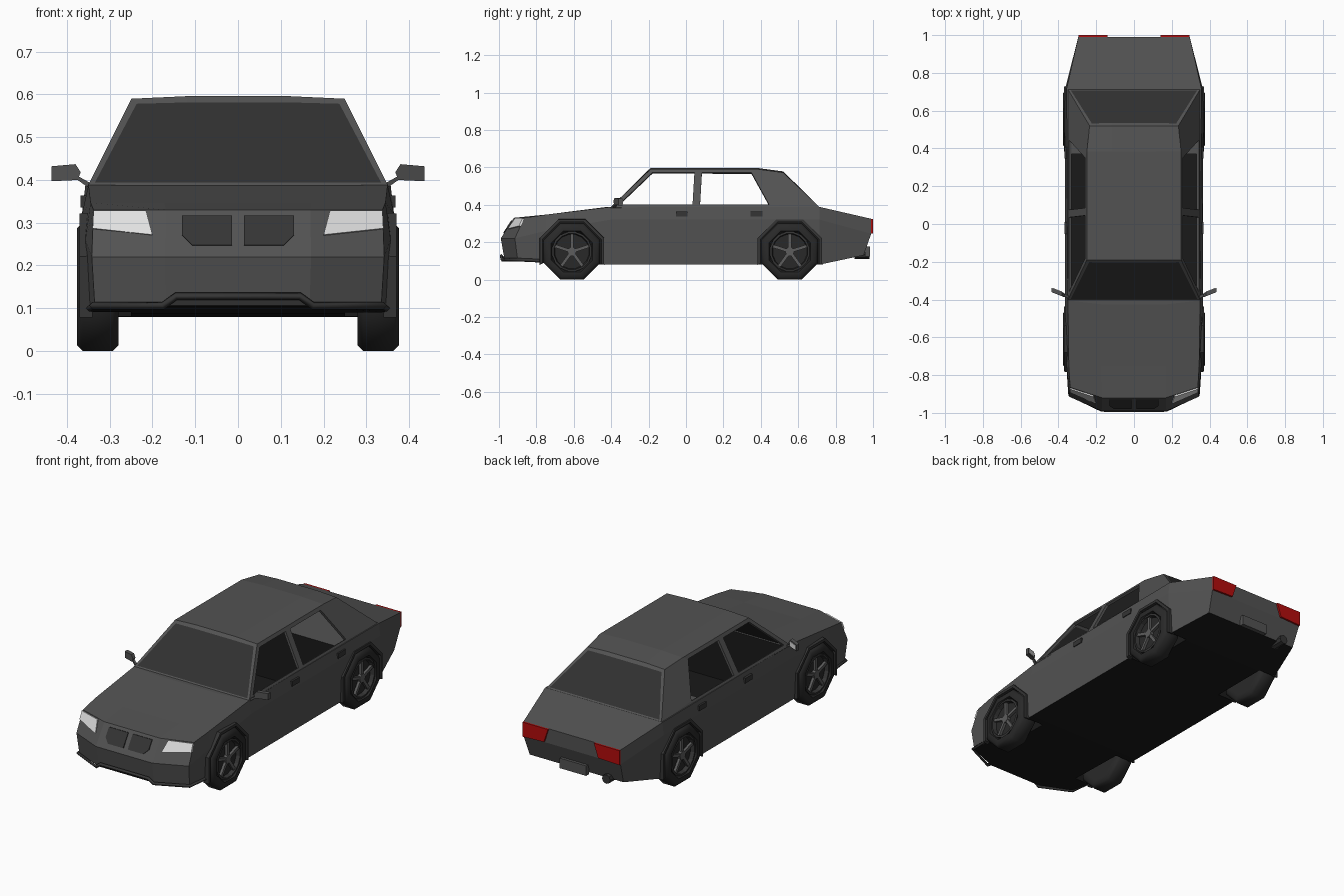
import bpy, bmesh, math
from mathutils import Matrix, Vector

if "Cube" in bpy.data.objects:
    bpy.data.objects.remove(bpy.data.objects["Cube"])


def material(name, *rgb):
    m = bpy.data.materials.new(name)
    m.use_nodes = True
    color = (*rgb, 1) if len(rgb) == 3 else (*rgb * 3, 1)
    m.diffuse_color = color
    m.node_tree.nodes["Principled BSDF"].inputs["Base Color"].default_value = color
    return m


PAINT = material("grey paint", 0.085)
BLACK = material("black underside", 0.01)
GLASS = material("dark glass", 0.03)
TRIM = material("dark trim", 0.035)
RUBBER = material("tyre rubber", 0.022)
ALLOY = material("alloy grey", 0.11)
LAMP = material("white lamp", 0.75)
RED = material("red lamp", 0.45, 0.004, 0.004)


def finish(name, bm, *mats):
    bmesh.ops.recalc_face_normals(bm, faces=bm.faces)
    mesh = bpy.data.meshes.new(name)
    bm.to_mesh(mesh)
    bm.free()
    for m in mats:
        mesh.materials.append(m)
    ob = bpy.data.objects.new(name, mesh)
    bpy.context.collection.objects.link(ob)
    return ob


def slab(name, points, push, mat):
    """A polygon extruded along a vector."""
    bm = bmesh.new()
    face = bm.faces.new([bm.verts.new(p) for p in points])
    ext = bmesh.ops.extrude_face_region(bm, geom=[face], use_keep_orig=True)
    moved = [g for g in ext["geom"] if isinstance(g, bmesh.types.BMVert)]
    bmesh.ops.translate(bm, verts=moved, vec=push)
    return finish(name, bm, mat)


def box(name, center, size, *mats):
    bm = bmesh.new()
    bmesh.ops.create_cube(bm, size=1, matrix=Matrix.Translation(center) @ Matrix.Diagonal((*size, 1)))
    return finish(name, bm, *mats)


def lathe(name, profile, sides, y, z, side, mats, caps=True):
    """Rings of (x, radius) around the x axis, flat side down."""
    bm = bmesh.new()
    rings = []
    for x, r in profile:
        angles = [math.tau * (k + 0.5) / sides for k in range(sides)]
        rings.append([bm.verts.new((side * x, y + r * math.cos(a), z + r * math.sin(a))) for a in angles])
    pairs = list(zip(rings, rings[1:]))
    if not caps:
        pairs.append((rings[-1], rings[0]))
    for p, q in pairs:
        for k in range(sides):
            j = (k + 1) % sides
            bm.faces.new((p[k], p[j], q[j], q[k]))
    if caps:
        bm.faces.new(rings[0])
        bm.faces.new(rings[-1])
    return finish(name, bm, *mats)


WHEELS = {"front": -0.61, "rear": 0.555}
AXLE = 0.15
SIDES = {"left": 1, "right": -1}

# Lower body: each station lists bottom, middle and top edge points, then the inner y shifts
stations = [
    ([(.335, -.9, .105), (.342, -.915, .22), (.338, -.865, .33)], (-.07, -.075, -.055)),
    ([(.348, -.75, .088), (.357, -.75, .26), (.345, -.75, .347)], (0, 0, 0)),
    ([(.355, -.405, .08), (.365, -.405, .32), (.35, -.405, .388)], (0, 0, -.02)),
    ([(.355, .715, .08), (.365, .715, .32), (.357, .715, .388)], (0, 0, 0)),
    ([(.285, .95, .13), (.295, .99, .245), (.295, .99, .325)], (0, 0, 0)),
]
bm = bmesh.new()
rings = []
for outer, shift in stations:
    inner = [(x / 2, y + d, z) for (x, y, z), d in zip(outer, shift)]
    half = outer + [inner[2]]
    loop = half + [(-x, y, z) for x, y, z in reversed(half)]
    bx, by, bz = inner[0]
    loop += [(-bx, by, bz), (bx, by, bz)]
    rings.append(([bm.verts.new(p) for p in loop], inner[1]))
for (p, _), (q, _) in zip(rings, rings[1:]):
    for k in range(10):
        j = (k + 1) % 10
        f = bm.faces.new((p[k], p[j], q[j], q[k]))
        f.material_index = 1 if k >= 7 else 0
for r, (x, y, z) in (rings[0], rings[-1]):
    m, n = bm.verts.new((x, y, z)), bm.verts.new((-x, y, z))
    for quad in ((r[0], r[1], m, r[9]), (r[1], r[2], r[3], m), (m, r[3], r[4], n),
                 (r[9], m, n, r[8]), (n, r[4], r[5], r[6]), (r[8], n, r[6], r[7])):
        bm.faces.new(quad)
body = finish("lower_body", bm, PAINT, BLACK)

# Wheel wells and cabin hollow are cut away
cutters = [box("cabin_cutter", (0, 0, .31), (.66, .74, .42), PAINT, BLACK)]
for y in WHEELS.values():
    for s in SIDES.values():
        cutters.append(lathe("well_cutter", [(.25, .18), (.5, .18)], 8, y, AXLE, s, (PAINT, BLACK)))
for c in cutters:
    c.hide_render = True
    for f in c.data.polygons:
        f.material_index = 1
    cut = body.modifiers.new("cut", 'BOOLEAN')
    cut.operation, cut.solver, cut.object = 'DIFFERENCE', 'EXACT', c
bpy.context.view_layer.update()
carved = bpy.data.meshes.new_from_object(body.evaluated_get(bpy.context.evaluated_depsgraph_get()))
body.modifiers.clear()
body.data = carved
for c in cutters:
    bpy.data.objects.remove(c)

# Cabin: pillars, rails, roof and the two screens
outline = {
    "a0": (-.405, .385), "a1": (-.36, .40), "a2": (-.18, .572), "a3": (-.19, .59),
    "b0": (.035, .40), "b1": (.075, .40), "b2": (.085, .572), "b3": (.045, .572),
    "c0": (.445, .40), "c1": (.35, .572), "c2": (.385, .59), "c3": (.52, .572), "c4": (.715, .386),
}
panels = ["a0 a1 a2 a3", "a3 a2 b3 b2 c1 c2", "b0 b1 b2 b3", "a0 a1 b0 b1 c0 c4", "c0 c4 c3 c2 c1"]
bm = bmesh.new()
v = {}
for s in (1, -1):
    for key, (y, z) in outline.items():
        x = .235 if key == "c3" else .352 - .5 * (z - .385)
        v[key, s] = bm.verts.new((s * x, y, z))
        if key in ("a3", "c2", "c3"):
            v["mid " + key, s] = bm.verts.new((s * .12, y, z + .006))
    for panel in panels:
        bm.faces.new([v[key, s] for key in panel.split()])
for p, q in (("a3", "c2"), ("c2", "c3")):
    row = [[v[k, 1], v["mid " + k, 1], v["mid " + k, -1], v[k, -1]] for k in (p, q)]
    for k in range(3):
        bm.faces.new((row[0][k], row[0][k + 1], row[1][k + 1], row[1][k]))
screens = [bm.faces.new((v[lo, 1], v[lo, -1], v[hi, -1], v["mid " + hi, -1], v["mid " + hi, 1], v[hi, 1]))
           for lo, hi in (("a0", "a3"), ("c4", "c3"))]
bmesh.ops.recalc_face_normals(bm, faces=bm.faces)
bmesh.ops.inset_individual(bm, faces=screens, thickness=.021)
for f in screens:
    f.material_index = 1
cabin = finish("cabin", bm, PAINT, GLASS)
thick = cabin.modifiers.new("thickness", 'SOLIDIFY')
thick.thickness, thick.offset = .014, -1


def nose(x, z):
    """A point on the front face."""
    up, down = max(0, z - .22) / .11, max(0, .22 - z) / .115
    t = max(0, (abs(x) - .17) / .17)
    middle = -.99 + .07 * up + .02 * down
    corner = -.915 + .05 * up + .015 * down
    return (x, middle + t * (corner - middle) + .002, z)


# Lamps, grille, mirrors, handles and wheels, once per side
for label, s in SIDES.items():
    slab(label + "_headlight", [nose(s * x, z) for x, z in ((.215, .326), (.338, .326), (.34, .285), (.2, .27))],
         (0, -.009, .002), LAMP)
    slab(label + "_grille", [nose(s * x, z) for x, z in ((.014, .315), (.131, .315), (.131, .27), (.107, .246), (.014, .246))],
         (0, -.007, .002), TRIM)
    slab(label + "_taillight", [(s * x, .989, z) for x, z in ((.14, .325), (.295, .325), (.295, .245), (.165, .25))],
         (0, .011, 0), RED)

    def mirror_points(shape, dy):
        return [(s * x, -.375 + .4 * (x - .375) + dy, z) for x, z in shape]
    housing = [(.436, .432), (.38, .437), (.368, .418), (.375, .40), (.436, .397)]
    slab(label + "_mirror", mirror_points(housing, -.01), (0, .022, 0), PAINT)
    slab(label + "_mirror_glass", mirror_points([(.43, .427), (.384, .431), (.38, .405), (.43, .403)], .011),
         (0, .004, 0), LAMP)
    slab(label + "_mirror_stalk", mirror_points([(.38, .412), (.34, .39), (.34, .375), (.378, .402)], -.007),
         (0, .015, 0), PAINT)

    for end, y in WHEELS.items():
        name = f"{label}_{end}_"
        box(name + "door_handle", (s * .359, y * .343 + .187, .35), (.018, .063, .028), TRIM)

        tyre = lathe(name + "tyre", [(.28, .12), (.28, .148), (.294, .163), (.363, .163), (.377, .148),
                                     (.377, .12), (.352, .11)], 8, y, AXLE, s, [RUBBER])
        bpy.ops.object.select_all(action='DESELECT')
        tyre.select_set(True)
        bpy.context.view_layer.objects.active = tyre
        bpy.ops.object.shade_smooth_by_angle(angle=math.radians(50))
        lathe(name + "rim", [(.35, .106), (.372, .108), (.374, .097), (.35, .092)], 16, y, AXLE, s, [TRIM], False)

        bm = bmesh.new()
        hub = Matrix.Translation((s * .361, y, AXLE))
        for k in range(5):
            bmesh.ops.create_cube(bm, size=1, matrix=hub @ Matrix.Rotation(math.tau * k / 5, 4, 'X')
                                  @ Matrix.Translation((0, 0, .053)) @ Matrix.Diagonal((.014, .017, .09, 1)))
        bmesh.ops.create_cone(bm, cap_ends=True, segments=10, radius1=.024, radius2=.024, depth=.018,
                              matrix=hub @ Matrix.Rotation(math.pi / 2, 4, 'Y'))
        finish(name + "spokes", bm, ALLOY)

        # Flared arch: five sides of an octagonal ring
        bm = bmesh.new()
        rows = []
        for k in range(-1, 5):
            a = math.tau * (k + .5) / 8
            rows.append([bm.verts.new((s * x, y + r * math.cos(a), AXLE + r * math.sin(a)))
                         for x, r in ((.34, .188), (.371, .186), (.371, .17), (.34, .17))])
        for p, q in zip(rows, rows[1:]):
            for k in range(4):
                j = (k + 1) % 4
                bm.faces.new((p[k], p[j], q[j], q[k]))
        bm.faces.new(rows[0])
        bm.faces.new(rows[-1])
        finish(name + "arch", bm, TRIM)

# Front lip and lower intake
half = [(.348, -.77, .1), (.34, -.905, .106), (.175, -.983, .106), (.145, -.987, .128)]
path = half + [(-x, y, z) for x, y, z in reversed(half)]
curve = bpy.data.curves.new("front_lip", 'CURVE')
curve.dimensions = '3D'
curve.bevel_depth, curve.bevel_resolution = .009, 0
curve.use_fill_caps = True
line = curve.splines.new('POLY')
line.points.add(len(path) - 1)
for point, co in zip(line.points, path):
    point.co = (*co, 1)
curve.materials.append(TRIM)
bpy.context.collection.objects.link(bpy.data.objects.new("front_lip", curve))
slab("lower_intake", [nose(x, z) for x, z in ((-.165, .106), (-.145, .126), (.145, .126), (.165, .106))],
     (0, -.006, 0), TRIM)

# Rear plate and exhaust
box("rear_plate", (0, .97, .15), (.16, .025, .055), PAINT)
bm = bmesh.new()
bmesh.ops.create_cone(bm, cap_ends=True, segments=8, radius1=.025, radius2=.025, depth=.08,
                      matrix=Matrix.Translation((-.2, .94, .135)) @ Matrix.Rotation(math.pi / 2, 4, 'X'))
finish("exhaust", bm, TRIM)
